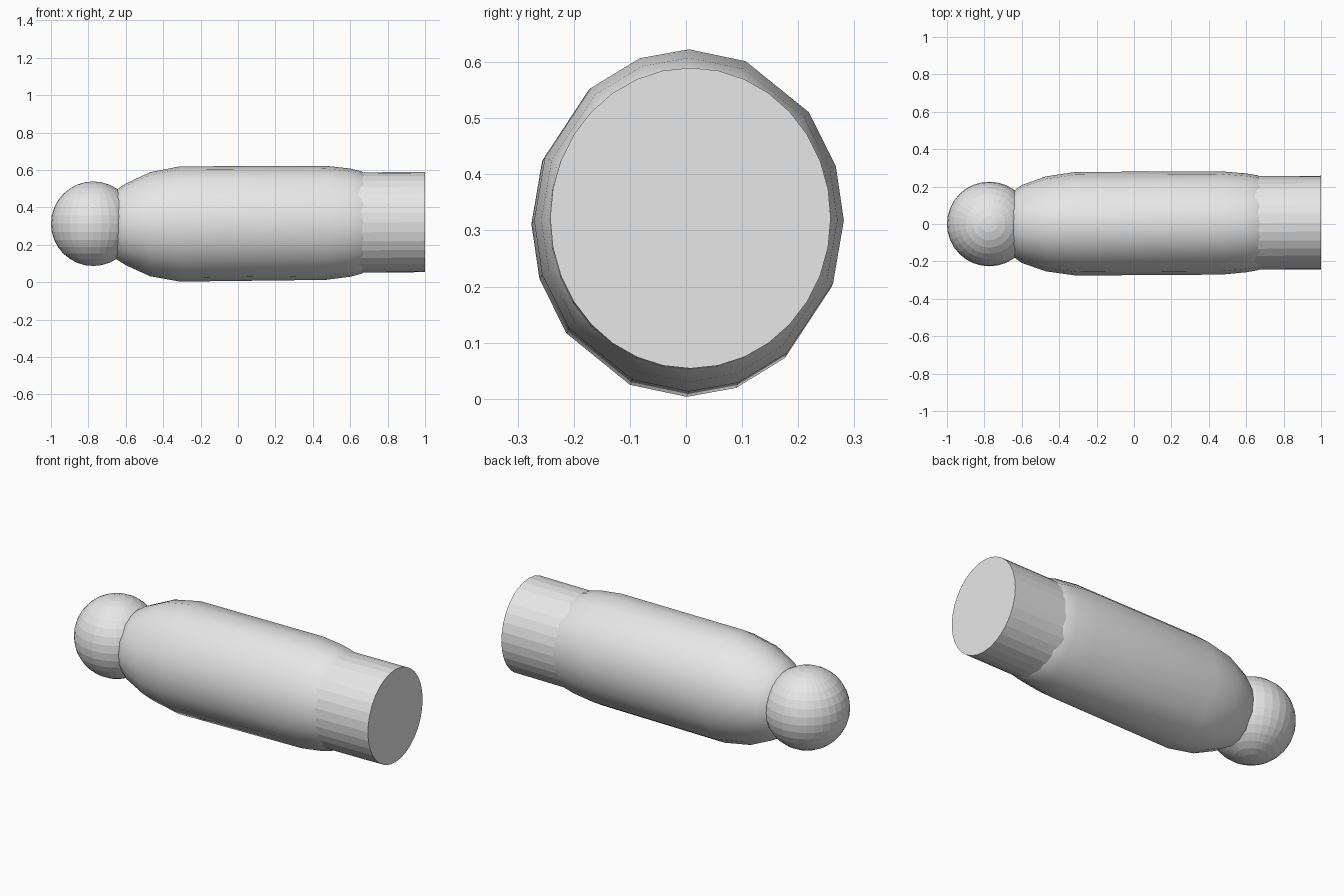
import bpy, bmesh, math

cube = bpy.data.objects.get("Cube")
if cube:
    bpy.data.objects.remove(cube, do_unlink=True)

grey = bpy.data.materials.new("light_grey")
grey.use_nodes = True
colour = (0.8, 0.8, 0.8, 1)
grey.diffuse_color = colour
grey.node_tree.nodes["Principled BSDF"].inputs["Base Color"].default_value = colour


def add_object(name, bm, smooth=False):
    bmesh.ops.recalc_face_normals(bm, faces=bm.faces[:])
    for face in bm.faces:
        face.smooth = smooth
    mesh = bpy.data.meshes.new(name)
    bm.to_mesh(mesh)
    bm.free()
    mesh.materials.append(grey)
    obj = bpy.data.objects.new(name, mesh)
    bpy.context.collection.objects.link(obj)
    return obj


def loft(name, stations, angles, smooth):
    """Skin elliptical rings (x, y radius, z radius) along a slightly tilted axis."""
    bm = bmesh.new()
    rings = []
    for x, ry, rz in stations:
        cy, cz = 0.003 + 0.005 * x, 0.314 + 0.008 * x
        rings.append([bm.verts.new((x, cy + ry * math.sin(a), cz + rz * math.cos(a)))
                      for a in angles])
    n = len(angles)
    for a, b in zip(rings, rings[1:]):
        for i in range(n):
            j = (i + 1) % n
            bm.faces.new((a[i], a[j], b[j], b[i]))
    bm.faces.new(rings[0])
    bm.faces.new(rings[-1])
    return add_object(name, bm, smooth)


# Rounded body: uneven sixteen-sided section, repeated each quarter turn
body_angles = [math.radians(90 * q + a) for q in range(4) for a in (0, 21.5, 50.8, 71.5)]
loft("body", [
    (-0.69, 0.10, 0.11),
    (-0.65, 0.172, 0.185),
    (-0.60, 0.208, 0.218),
    (-0.47, 0.254, 0.278),
    (-0.31, 0.277, 0.308),
    (0.47, 0.276, 0.305),
    (0.60, 0.264, 0.289),
    (0.66, 0.254, 0.274),
    (0.70, 0.235, 0.250),
], body_angles, True)

# Flat-shaded end collar
loft("end_collar", [(0.52, 0.25, 0.268), (1.0, 0.25, 0.268)],
     [math.tau * i / 32 for i in range(32)], False)

# Faceted ball
bm = bmesh.new()
bmesh.ops.create_uvsphere(bm, u_segments=32, v_segments=16, radius=0.226)
bmesh.ops.translate(bm, verts=bm.verts[:], vec=(-0.774, 0, 0.313))
add_object("ball", bm)
